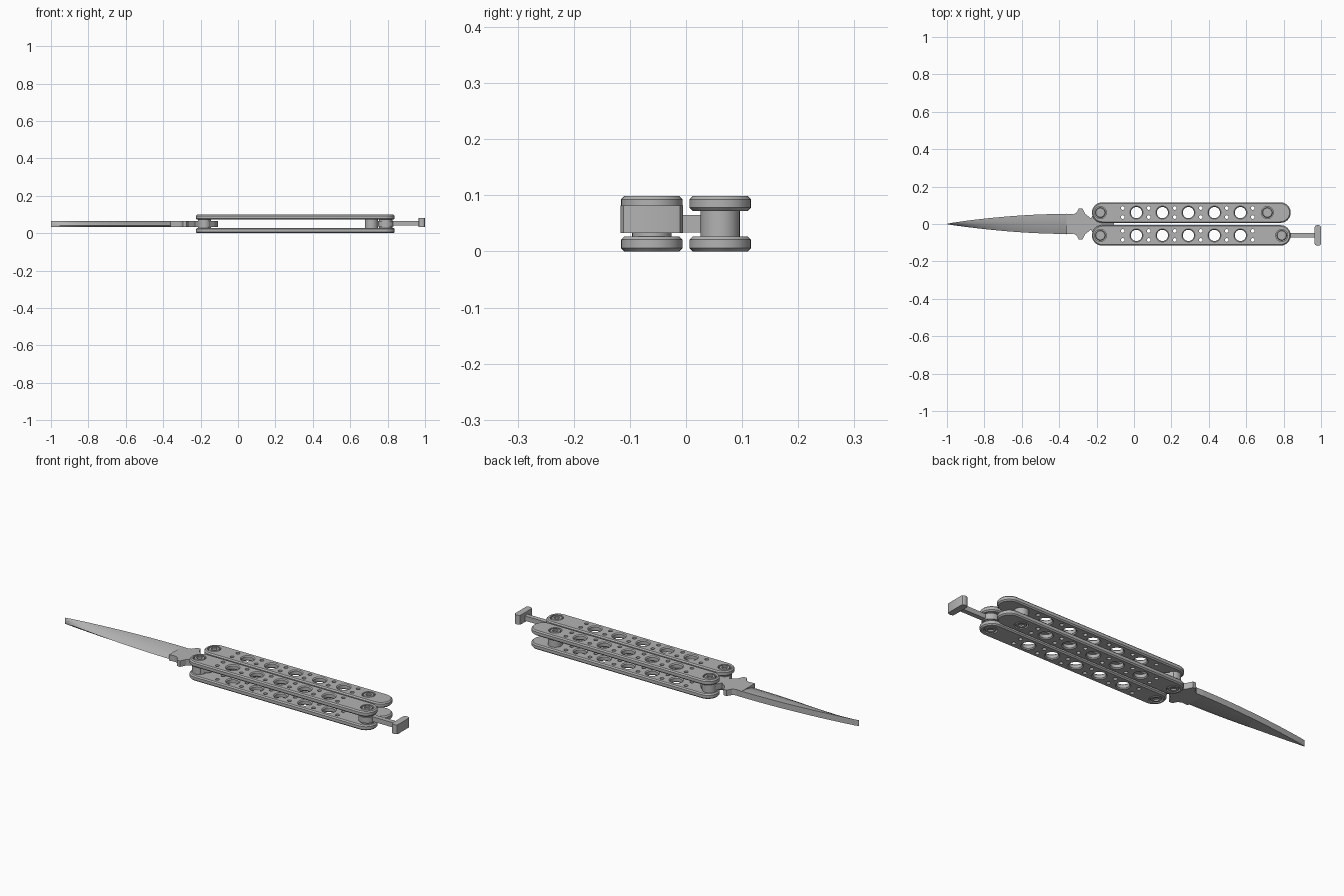
import bpy, bmesh, math

if "Cube" in bpy.data.objects:
    bpy.data.objects.remove(bpy.data.objects["Cube"], do_unlink=True)

steel = bpy.data.materials.new("grey_steel")
steel.use_nodes = True
GREY = (0.45, 0.45, 0.45, 1)
steel.diffuse_color = GREY
steel.node_tree.nodes["Principled BSDF"].inputs["Base Color"].default_value = GREY

HEIGHT = 0.099      # overall stack height
PLATE = 0.027       # handle plate thickness
SIDE = 0.061        # handle centre line offset in y
PIVOT_X = -0.18


def loft(bm, rings):
    """Capped skin through rings of equal point count."""
    loops = [[bm.verts.new(p) for p in ring] for ring in rings]
    n = len(loops[0])
    for a, b in zip(loops, loops[1:]):
        for i in range(n):
            j = (i + 1) % n
            bm.faces.new((a[i], a[j], b[j], b[i]))
    bm.faces.new(loops[0][::-1])
    bm.faces.new(loops[-1])


def turned(bm, x, y, profile, sides=32):
    """Round solid from (radius, z) pairs."""
    angles = [2 * math.pi * i / sides for i in range(sides)]
    loft(bm, [[(x + r * math.cos(a), y + r * math.sin(a), z) for a in angles]
              for r, z in profile])


def stadium(x0, x1, y, r, z, steps=16):
    """Long outline with round ends."""
    pts = []
    for cx, start in ((x1, -math.pi / 2), (x0, math.pi / 2)):
        for i in range(steps + 1):
            a = start + math.pi * i / steps
            pts.append((cx + r * math.cos(a), y + r * math.sin(a), z))
    return pts


def finish(name, bm, smooth=True):
    bmesh.ops.recalc_face_normals(bm, faces=bm.faces)
    mesh = bpy.data.meshes.new(name)
    bm.to_mesh(mesh)
    bm.free()
    mesh.materials.append(steel)
    obj = bpy.data.objects.new(name, mesh)
    bpy.context.collection.objects.link(obj)
    bpy.ops.object.select_all(action='DESELECT')
    obj.select_set(True)
    bpy.context.view_layer.objects.active = obj
    if smooth:
        bpy.ops.object.shade_smooth_by_angle(angle=math.radians(30))
    return obj


def handle_plate(name, y, z0, upper, screws):
    """Chamfered plate with a row of holes and screw recesses."""
    z1 = z0 + PLATE
    chamfer = 0.006
    r = 0.055
    bm = bmesh.new()
    loft(bm, [stadium(-0.17, 0.783, y, rad, z) for rad, z in (
        (r - chamfer, z0), (r, z0 + chamfer), (r, z1 - chamfer), (r - chamfer, z1))])
    plate = finish(name, bm, smooth=False)

    cut = bmesh.new()
    pad = 0.01
    for i in range(5):
        turned(cut, 0.013 + 0.139 * i, y, (
            (0.04, z0 - 0.005), (0.03, z0 + 0.005),
            (0.03, z1 - 0.005), (0.04, z1 + 0.005)))
    for i in range(6):
        for dy in (-0.024, 0.024):
            turned(cut, -0.06 + 0.139 * i, y + dy,
                   ((0.01, z0 - pad), (0.01, z1 + pad)), 16)
    for x in screws:
        low, high = (z0 + 0.009, z1 + pad) if upper else (z0 - pad, z1 - 0.009)
        turned(cut, x, y, ((0.032, low), (0.032, high)))
    cutter = finish("plate_cutter", cut, smooth=False)
    cutter.hide_render = True

    mod = plate.modifiers.new("holes", 'BOOLEAN')
    mod.operation = 'DIFFERENCE'
    mod.solver = 'EXACT'
    mod.object = cutter
    bpy.ops.object.select_all(action='DESELECT')
    plate.select_set(True)
    bpy.context.view_layer.objects.active = plate
    bpy.ops.object.modifier_apply(modifier="holes")
    bpy.data.objects.remove(cutter, do_unlink=True)
    bpy.ops.object.shade_smooth_by_angle(angle=math.radians(30))


# Two handles, each with two plates, spacers and screws
for label, y, end_x in (("front", -SIDE, 0.79), ("back", SIDE, 0.713)):
    screws = (PIVOT_X, end_x)
    handle_plate(label + "_handle_lower_plate", y, 0, False, screws)
    handle_plate(label + "_handle_upper_plate", y, HEIGHT - PLATE, True, screws)
    for where, x in (("pivot", PIVOT_X), ("end", end_x)):
        bm = bmesh.new()
        turned(bm, x, y, ((0.035, PLATE - 0.003), (0.035, HEIGHT - PLATE + 0.003)))
        finish(f"{label}_{where}_spacer", bm)
        bm = bmesh.new()
        for flip in (False, True):
            head = ((0.027, 0.08), (0.027, 0.096), (0.024, 0.099),
                    (0.014, 0.099), (0.014, 0.091))
            turned(bm, x, y, [(r, HEIGHT - z if flip else z) for r, z in head])
        finish(f"{label}_{where}_screws", bm)

# Blade: thick spine at the back, ground down to the front edge
LOW, TOP = 0.034, 0.065
bm = bmesh.new()
sections = []
for i in range(25):
    t = i / 24                       # 0 at the tip, 1 at the guard
    x = -1 + 0.65 * t
    spine = 0.001 + 0.053 * math.sin(t * math.pi / 2) ** 0.85
    edge = -0.001 - 0.052 * math.sin(t * math.pi / 2) ** 0.9
    width = spine - edge
    sections.append([(x, spine, LOW), (x, spine, TOP),
                     (x, spine - 0.3 * width, TOP - 0.002),
                     (x, spine - 0.7 * width, TOP - 0.011),
                     (x, edge, LOW + 0.007),
                     (x, edge + 0.15 * width, LOW)])
loft(bm, sections)
finish("blade", bm)

# Tang with guard spikes, reaching both pivots
half = [(-0.36, 0.055), (-0.325, 0.052), (-0.308, 0.06), (-0.294, 0.084),
        (-0.276, 0.084), (-0.262, 0.055), (-0.245, 0.042), (-0.23, 0.03),
        (-0.215, 0.06), (-0.195, 0.09), (-0.155, 0.09), (-0.125, 0.06),
        (-0.108, 0.025)]
outline = half + [(x, -y) for x, y in reversed(half)]
bm = bmesh.new()
loft(bm, [[(x, y, z) for x, y in outline] for z in (LOW, TOP)])
finish("tang_and_guard", bm, smooth=False)

# Latch: ring, arm and cross bar
bm = bmesh.new()
turned(bm, 0.79, -SIDE, ((0.042, 0.035), (0.042, 0.065)))
finish("latch_ring", bm)
bm = bmesh.new()
loft(bm, [[(x, -SIDE + dy, z) for dy, z in (
    (-0.012, 0.04), (0.012, 0.04), (0.012, 0.065), (-0.012, 0.065))]
    for x in (0.8, 0.98)])
finish("latch_arm", bm, smooth=False)
bm = bmesh.new()
bar = []
for z in (0.033, 0.082):
    pts = stadium(-0.045, 0.045, 0, 0.0105, z, 6)
    bar.append([(0.983 + 1.6 * b, -SIDE + a, c) for a, b, c in pts])
loft(bm, bar)
finish("latch_cross_bar", bm)
